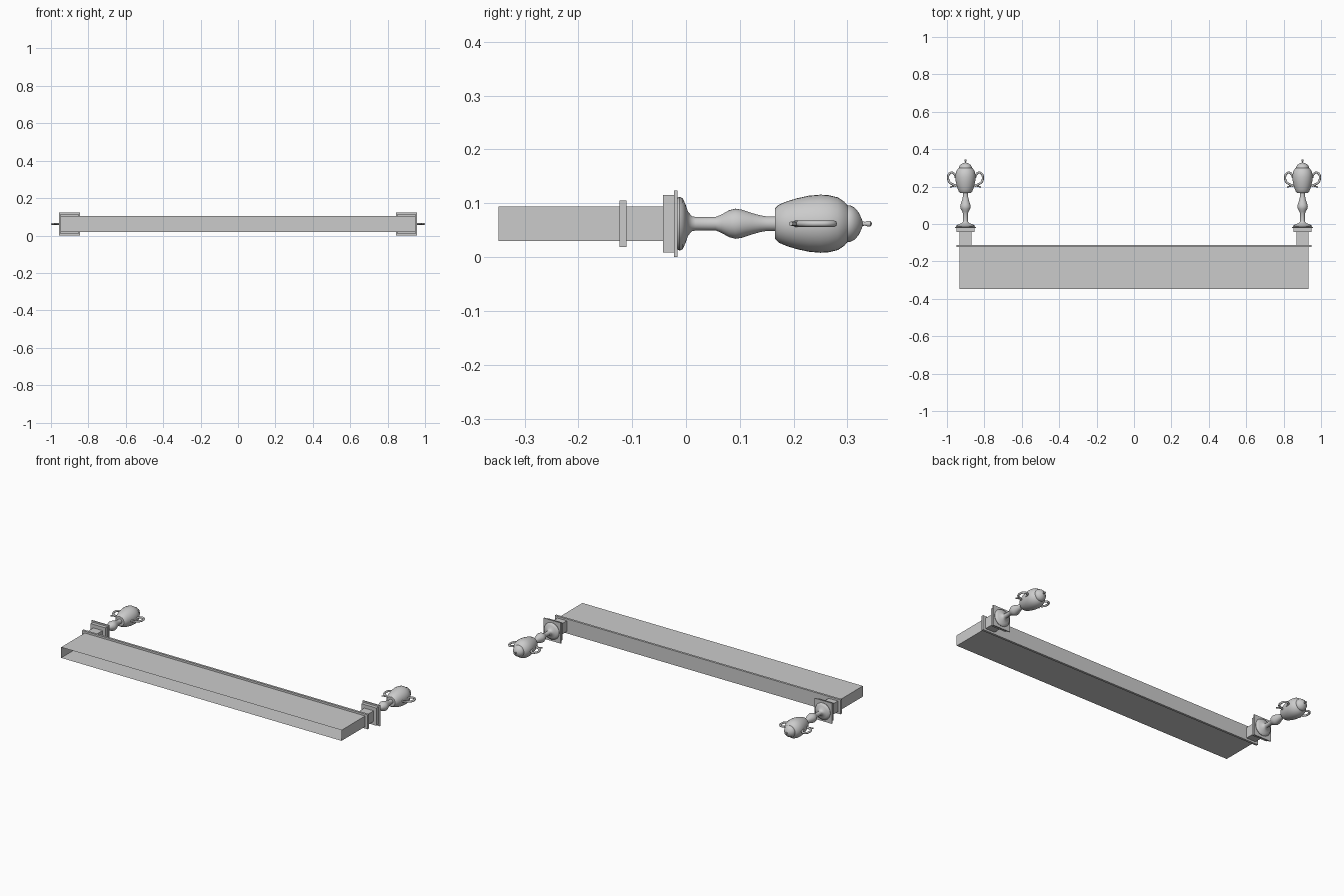
import bpy, bmesh, math
from mathutils import Vector

cube = bpy.data.objects.get("Cube")
if cube:
    bpy.data.objects.remove(cube, do_unlink=True)

stone = bpy.data.materials.new("pale_grey_stone")
stone.use_nodes = True
COLOUR = (0.6, 0.6, 0.6, 1)
stone.diffuse_color = COLOUR
stone.node_tree.nodes["Principled BSDF"].inputs["Base Color"].default_value = COLOUR

MID = 0.062      # height of the centre line
POST_X = 0.901   # distance of the posts from the middle


def finish(name, bm, smooth=False):
    mesh = bpy.data.meshes.new(name)
    bm.to_mesh(mesh)
    bm.free()
    mesh.materials.append(stone)
    obj = bpy.data.objects.new(name, mesh)
    bpy.context.collection.objects.link(obj)
    if smooth:
        bpy.ops.object.select_all(action='DESELECT')
        obj.select_set(True)
        bpy.context.view_layer.objects.active = obj
        bpy.ops.object.shade_smooth_by_angle(angle=math.radians(40))
    return obj


def block(name, x, half_x, y0, y1, half_z, open_front=False):
    bm = bmesh.new()
    bmesh.ops.create_cube(bm, size=2)
    for v in bm.verts:
        v.co = Vector((x + v.co.x * half_x,
                       (y0 + y1) / 2 + v.co.y * (y1 - y0) / 2,
                       MID + v.co.z * half_z))
    if open_front:
        bm.normal_update()
        bmesh.ops.delete(bm, geom=[f for f in bm.faces if f.normal.y < -0.9],
                         context='FACES_ONLY')
    return finish(name, bm)


def lathe(name, x, profile, steps=32):
    # profile points are (radius, y), spun about the y direction
    bm = bmesh.new()
    verts = [bm.verts.new((x + r, y, MID)) for r, y in profile]
    edges = [bm.edges.new(pair) for pair in zip(verts, verts[1:])]
    bmesh.ops.spin(bm, geom=verts + edges, cent=(x, 0, MID), axis=(0, 1, 0),
                   angle=math.tau, steps=steps)
    bmesh.ops.remove_doubles(bm, verts=bm.verts, dist=0.0002)
    bmesh.ops.recalc_face_normals(bm, faces=bm.faces)
    return finish(name, bm, smooth=True)


def handle(name, x, side, points, radius):
    curve = bpy.data.curves.new(name, 'CURVE')
    curve.dimensions = '3D'
    curve.bevel_depth = radius
    curve.bevel_resolution = 2
    curve.resolution_u = 5
    curve.use_fill_caps = True
    spline = curve.splines.new('BEZIER')
    spline.bezier_points.add(len(points) - 1)
    for p, (dx, y) in zip(spline.bezier_points, points):
        p.co = (x + side * dx, y, MID)
        p.handle_left_type = p.handle_right_type = 'AUTO'
    curve.materials.append(stone)
    obj = bpy.data.objects.new(name, curve)
    bpy.context.collection.objects.link(obj)


# long wall, open at its foot, with a thin coping
block("wall", 0, 0.932, -0.348, -0.117, 0.032, open_front=True)
block("coping", 0, 0.949, -0.124, -0.111, 0.0435)

FOOT = [(0, -0.016), (0.048, -0.016), (0.05, -0.012), (0.047, -0.006),
        (0.036, -0.001), (0.022, 0.004), (0.014, 0.011), (0.0125, 0.018),
        (0.0125, 0.055), (0.017, 0.066), (0.025, 0.08), (0.028, 0.092),
        (0.026, 0.104), (0.02, 0.122), (0.0155, 0.138), (0.0135, 0.15),
        (0.0135, 0.166)]
BOWL = [(0.0135, 0.165), (0.028, 0.165), (0.035, 0.172), (0.041, 0.186),
        (0.047, 0.205), (0.052, 0.228), (0.054, 0.25), (0.053, 0.265),
        (0.049, 0.282), (0.041, 0.294), (0.034, 0.3), (0, 0.3)]
LID = [(0.034, 0.3), (0.034, 0.305), (0.03, 0.313), (0.021, 0.321),
       (0.01, 0.326), (0.004, 0.328), (0.0035, 0.333), (0.0055, 0.338),
       (0.005, 0.343), (0, 0.346)]
LOOP = [(0.051, 0.246), (0.058, 0.266), (0.073, 0.275), (0.088, 0.267),
        (0.093, 0.248), (0.088, 0.227), (0.073, 0.214), (0.056, 0.207),
        (0.047, 0.203)]
CURL = [(0.048, 0.207), (0.062, 0.203), (0.074, 0.2), (0.082, 0.195)]

# pedestal and urn at each end
for label, side in (("left", 1), ("right", -1)):
    x = side * POST_X
    block(label + "_post", x, 0.031, -0.111, -0.043, 0.032)
    block(label + "_post_cap", x, 0.049, -0.043, -0.022, 0.053)
    block(label + "_post_plate", x, 0.057, -0.022, -0.016, 0.062)
    lathe(label + "_urn_stem", x, FOOT)
    lathe(label + "_urn_bowl", x, BOWL)
    lathe(label + "_urn_lid", x, LID)
    for place, out in (("outer", side), ("inner", -side)):
        handle(f"{label}_urn_{place}_handle", x, out, LOOP, 0.0058)
        handle(f"{label}_urn_{place}_handle_curl", x, out, CURL, 0.004)
